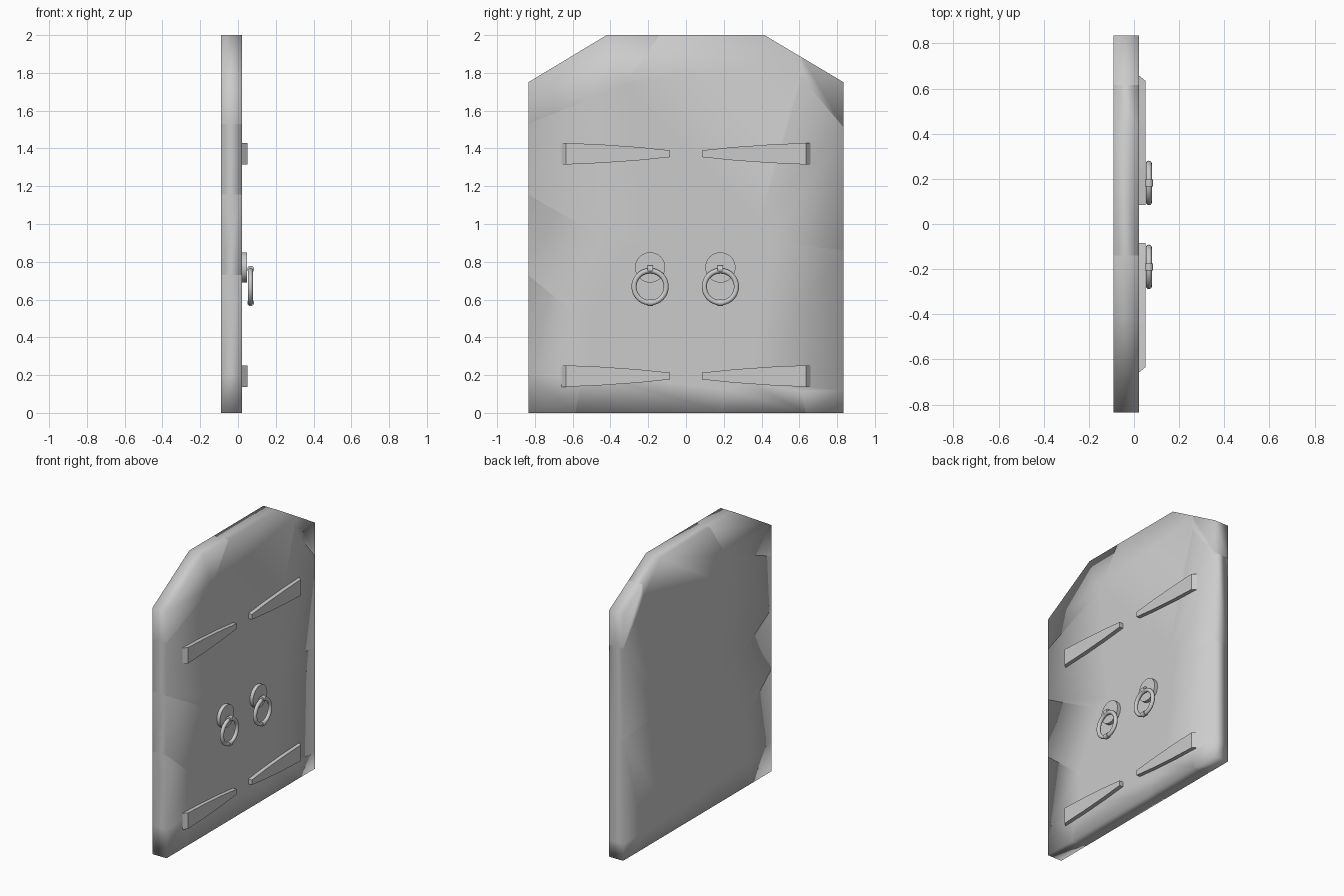
import bpy, bmesh, math
from mathutils import Vector

if "Cube" in bpy.data.objects:
    bpy.data.objects.remove(bpy.data.objects["Cube"])

BACK, FRONT = -0.09, 0.022

# Crack pattern of the door: named (y, z) points, lower case = outline corners
P = dict(a=(-.835, 0), b=(.835, 0), c=(.835, 1.75), d=(.415, 2), e=(-.42, 2), f=(-.835, 1.75),
         A=(-.835, 1.53), B=(-.32, 1.74), C=(-.14, 2), D=(-.235, 1.58), E=(.39, 1.02),
         F=(.615, 1.77), G=(.615, 1.881), H=(.835, 1.51), I=(-.24, .905), J=(.39, .975),
         K=(.44, .91), L=(.835, .86), M=(-.335, .87), N=(-.835, 1.155), O=(-.53, .475),
         Q=(-.51, .21), R=(-.835, .205), S=(.325, .165), T=(.215, .125), U=(.61, .115),
         V=(.635, 0), W=(-.55, .19), X=(-.585, 0), Y=(-.835, .73), Z=(.205, 0), k=(.835, .12))
SHARDS = ["ABCef", "CBDEFGd", "GFHc", "FEJKLH", "DIJE", "ABDIMN", "NMOY", "YOQWR",
          "RWXa", "XWQTZ", "ZTSUV", "VUkb", "KLkUS", "MIJKSTQO"]
OUTLINE = [Vector(P[n]) for n in "abcdef"]


def on_outline(p):
    for i, s in enumerate(OUTLINE):
        t = (OUTLINE[(i + 1) % 6] - s).normalized()
        if abs(t.x * (p.y - s.y) - t.y * (p.x - s.x)) < 0.006:
            return True
    return False


def finish(bm, name):
    bmesh.ops.recalc_face_normals(bm, faces=bm.faces[:])
    me = bpy.data.meshes.new(name)
    bm.to_mesh(me)
    bm.free()
    ob = bpy.data.objects.new(name, me)
    bpy.context.collection.objects.link(ob)
    return ob


def prism(name, front, back, x0, x1):
    """Solid between two (y, z) loops at x0 and x1."""
    bm = bmesh.new()
    lo = [bm.verts.new((x0, *p)) for p in back]
    hi = [bm.verts.new((x1, *p)) for p in front]
    bm.faces.new(lo)
    bm.faces.new(hi)
    sides = [bm.faces.new((lo[i - 1], lo[i], hi[i], hi[i - 1])) for i in range(len(lo))]
    return bm, sides


def smooth(ob):
    bpy.ops.object.select_all(action='DESELECT')
    ob.select_set(True)
    bpy.context.view_layer.objects.active = ob
    bpy.ops.object.shade_smooth_by_angle(angle=math.radians(40))


# Door shards: soft outer rim, crisp crack faces
for n, key in enumerate(SHARDS):
    pts = [P[ch] for ch in key]
    bm, sides = prism("door_shard", pts, pts, BACK, FRONT)
    for f in bm.faces:
        f.smooth = True
    for f in sides:
        mid = f.calc_center_median()
        if not on_outline(Vector((mid.y, mid.z))):
            for e in f.edges:
                e.smooth = False
    finish(bm, f"door_shard_{n + 1}")

# Tapered hinge straps with a sloped outer end
for z in (1.372, 0.195):
    for s in (-1, 1):
        upper = [(.085, .018), (.25, .035), (.45, .049), (.635, .057)]
        face = [(s * y, z + h) for y, h in upper] + [(s * y, z - h) for y, h in upper[::-1]]
        base = [(math.copysign(.662, y) if abs(y) > .6 else y, zz) for y, zz in face]
        bm, _ = prism("hinge_strap", face, base, FRONT - .005, .05)
        finish(bm, "hinge_strap")

# Ring pulls: round plate, ring and two collars
for y in (-.19, .182):
    bpy.ops.mesh.primitive_cylinder_add(vertices=32, radius=.08, depth=.03,
                                        location=(.032, y, .77), rotation=(0, math.pi / 2, 0))
    plate = bpy.context.object
    plate.name = "pull_plate"
    smooth(plate)
    bpy.ops.mesh.primitive_torus_add(major_segments=40, minor_segments=12, major_radius=.085,
                                     minor_radius=.0135, location=(.066, y, .668),
                                     rotation=(0, math.pi / 2, 0))
    ring = bpy.context.object
    ring.name = "pull_ring"
    smooth(ring)
    for dz in (-.087, .1):
        bpy.ops.mesh.primitive_cylinder_add(vertices=16, radius=.018, depth=.03,
                                            location=(.067, y, .666 + dz * .95),
                                            rotation=(math.pi / 2, 0, 0))
        collar = bpy.context.object
        collar.name = "ring_collar"
        smooth(collar)
